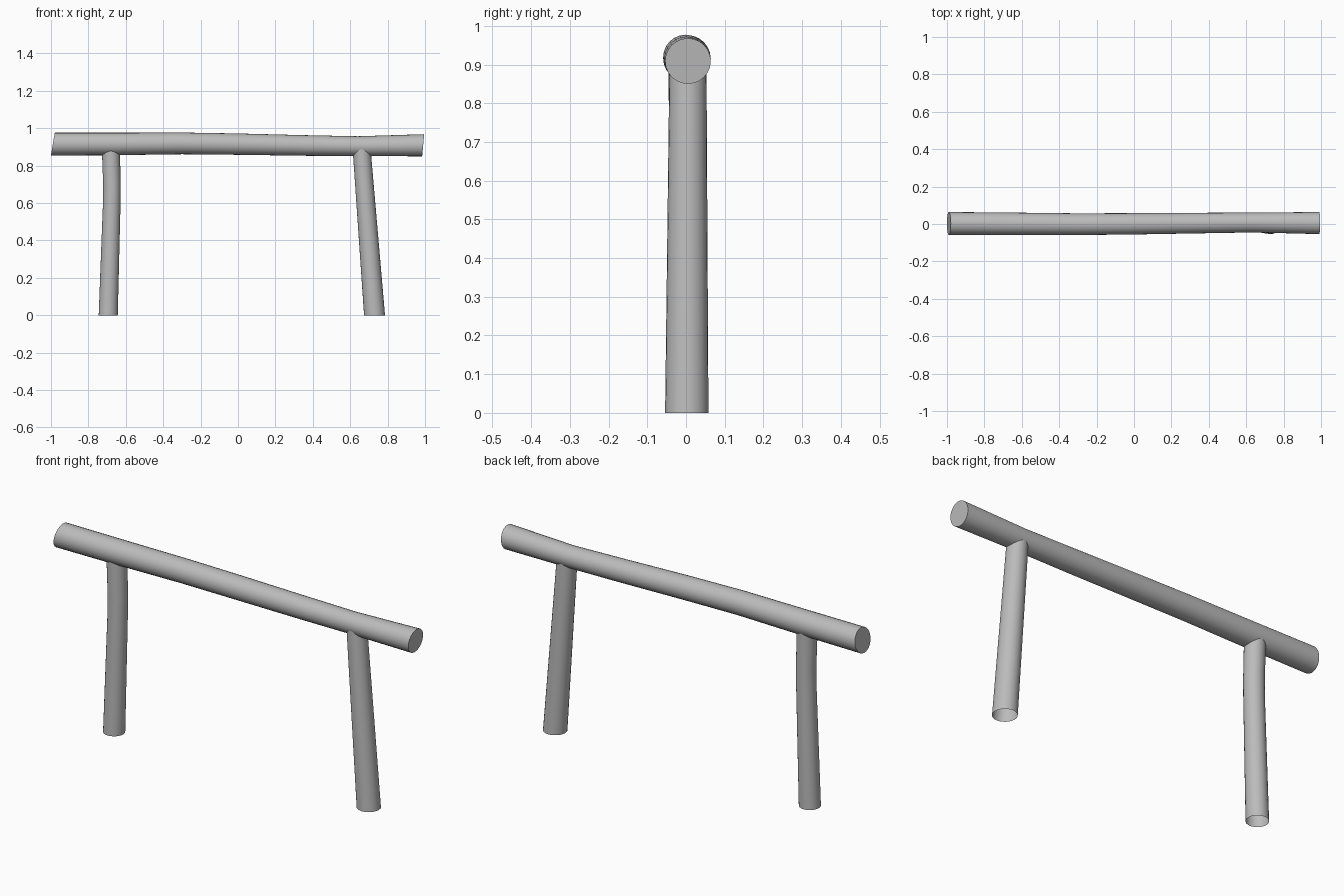
import bpy, bmesh
from math import cos, sin, tau, radians

old = bpy.data.objects.get("Cube")
if old:
    bpy.data.objects.remove(old)

SIDES = 24

# Single grey finish
grey = bpy.data.materials.new("plain grey")
grey.use_nodes = True
colour = (0.5, 0.5, 0.5, 1)
grey.diffuse_color = colour
grey.node_tree.nodes["Principled BSDF"].inputs["Base Color"].default_value = colour


def make_log(name, stations, axis, capped):
    """Loft round rings; each station is (x, y, z, radius, slant)."""
    bm = bmesh.new()
    rings = []
    for x, y, z, r, slant in stations:
        ring = []
        for i in range(SIDES):
            u, v = r * cos(tau * i / SIDES), r * sin(tau * i / SIDES)
            if axis == "x":
                p = (x + slant * v, y + u, z + v)
            else:
                p = (x + u, y + v, z + slant * u)
            ring.append(bm.verts.new(p))
        rings.append(ring)
    for a, b in zip(rings, rings[1:]):
        for i in range(SIDES):
            j = (i + 1) % SIDES
            bm.faces.new((a[i], a[j], b[j], b[i]))
    if capped:
        bm.faces.new(rings[0][::-1])
        bm.faces.new(rings[-1])
    mesh = bpy.data.meshes.new(name)
    bm.to_mesh(mesh)
    bm.free()
    mesh.materials.append(grey)
    obj = bpy.data.objects.new(name, mesh)
    bpy.context.collection.objects.link(obj)
    bpy.ops.object.select_all(action="DESELECT")
    obj.select_set(True)
    bpy.context.view_layer.objects.active = obj
    bpy.ops.object.shade_smooth_by_angle(angle=radians(35))


# Gently wavy crossbar with slanted, closed ends
make_log("crossbar", [
    (-0.99, 0.003, 0.915, 0.061, 0.17),
    (-0.65, 0.001, 0.916, 0.060, 0.05),
    (-0.30, -0.001, 0.919, 0.058, 0),
    (0.00, 0.001, 0.915, 0.057, 0),
    (0.35, 0.005, 0.908, 0.055, 0),
    (0.64, 0.008, 0.904, 0.053, 0),
    (0.99, 0.005, 0.909, 0.059, 0.09),
], "x", True)

# Bent right leg, open at the foot
make_log("right_leg", [
    (-0.694, 0.002, 0.0, 0.051, 0),
    (-0.675, 0.003, 0.60, 0.047, 0),
    (-0.674, 0.003, 0.70, 0.047, 0),
    (-0.680, 0.003, 0.89, 0.048, 0),
], "z", False)

# Straight leaning left leg, open at the foot
make_log("left_leg", [
    (0.730, 0.002, 0.0, 0.056, 0),
    (0.661, 0.005, 0.89, 0.048, 0),
], "z", False)
